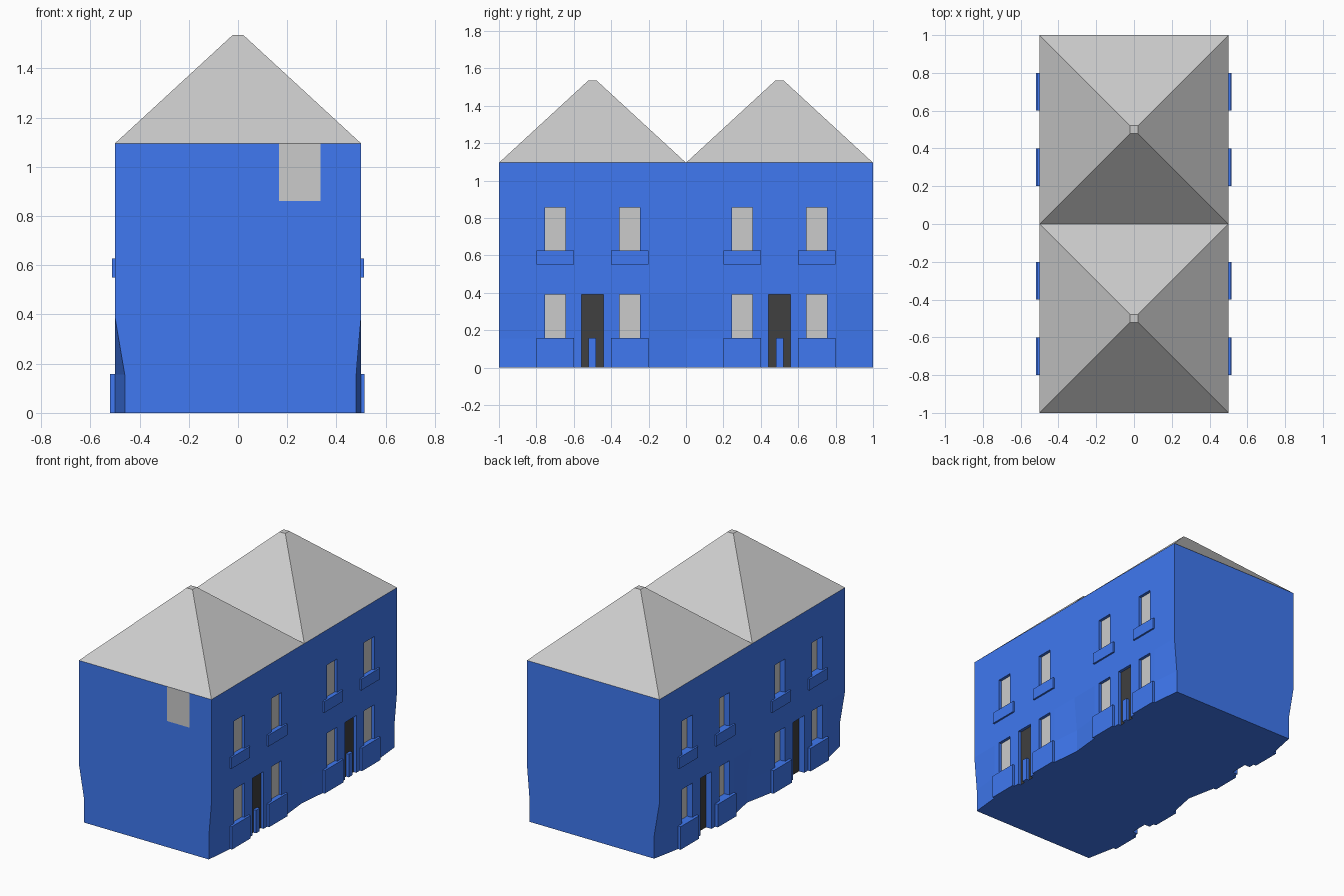
import bpy, bmesh

if "Cube" in bpy.data.objects:
    bpy.data.objects.remove(bpy.data.objects["Cube"])

def material(name, rgb):
    m = bpy.data.materials.new(name)
    m.diffuse_color = (*rgb, 1)
    m.use_nodes = True
    m.node_tree.nodes["Principled BSDF"].inputs["Base Color"].default_value = m.diffuse_color
    return m

BLUE = material("blue_paint", (0.05, 0.19, 0.88))
BLACK = material("black_paint", (0.05, 0.05, 0.05))

def finish(bm, name, mat=None):
    bmesh.ops.remove_doubles(bm, verts=bm.verts, dist=1e-5)
    me = bpy.data.meshes.new(name)
    bm.to_mesh(me)
    bm.free()
    ob = bpy.data.objects.new(name, me)
    bpy.context.collection.objects.link(ob)
    if mat:
        me.materials.append(mat)
    return ob

def quad(bm, *pts):
    bm.faces.new([bm.verts.new(p) for p in pts])

def box(name, x, y, z, mat=None):
    bm = bmesh.new()
    bmesh.ops.create_cube(bm, size=1)
    for v in bm.verts:
        v.co = [(r[0] + r[1]) / 2 + c * (r[1] - r[0]) for r, c in zip((x, y, z), v.co)]
    return finish(bm, name, mat)

# Grid lines of the long walls
half = [0.06, 0.1, 0.145, 0.255, 0.3]
local = [-0.5] + [-v for v in reversed(half)] + half
YS = [c + v for c in (-0.5, 0.5) for v in local] + [1.0]
ZS = [0, 0.155, 0.39, 0.625, 0.855, 1.095]
DEPTH = {1: 0.02, -1: 0.04}          # recess depth on right and left

def kind(i, j):
    """Window, door or plain wall for one grid cell."""
    if not (0 <= i < len(YS) - 1 and 0 <= j < len(ZS) - 1):
        return None
    off = abs(abs((YS[i] + YS[i + 1]) / 2) - 0.5)
    if off < 0.06 and j < 2:
        return "door"
    if 0.145 < off < 0.255 and j in (1, 3):
        return "window"
    return None

def wall_x(s, i, j):
    """Wall plane, pinched inwards at the foot of the corners and party wall."""
    pinched = j < 2 and min(abs(YS[i] - c) for c in (-1, 0, 1)) < 1e-4
    return s * (0.5 - (DEPTH[s] if pinched else 0))

walls, windows, doors = bmesh.new(), bmesh.new(), bmesh.new()
target = {None: walls, "window": windows, "door": doors}

# Long walls with recessed windows and doors
for s in (1, -1):
    rx = s * (0.5 - DEPTH[s])
    for i in range(len(YS) - 1):
        for j in range(len(ZS) - 1):
            k = kind(i, j)
            ring = [(i, j), (i + 1, j), (i + 1, j + 1), (i, j + 1)]
            if s < 0:
                ring.reverse()
            quad(target[k], *[(rx if k else wall_x(s, a, b), YS[a], ZS[b]) for a, b in ring])
            if not k:
                continue
            # Reveals around the opening
            sides = [((i - 1, j), (i, j), (i, j + 1)), ((i + 1, j), (i + 1, j), (i + 1, j + 1)),
                     ((i, j - 1), (i, j), (i + 1, j)), ((i, j + 1), (i, j + 1), (i + 1, j + 1))]
            for near, a, b in sides:
                if kind(*near) or near[1] < 0:
                    continue
                quad(walls, (wall_x(s, *a), YS[a[0]], ZS[a[1]]), (wall_x(s, *b), YS[b[0]], ZS[b[1]]),
                     (rx, YS[b[0]], ZS[b[1]]), (rx, YS[a[0]], ZS[a[1]]))

# Front and back walls
for i in (0, len(YS) - 1):
    for j in range(len(ZS) - 1):
        quad(walls, *[(wall_x(s, i, b), YS[i], ZS[b])
                      for s, b in ((-1, j), (1, j), (1, j + 1), (-1, j + 1))])

# Underside, strip by strip
for i in range(len(YS) - 1):
    door = kind(i, 0)
    quad(walls, *[(s * (0.5 - DEPTH[s]) if door else wall_x(s, a, 0), YS[a], 0)
                  for s, a in ((-1, i), (-1, i + 1), (1, i + 1), (1, i))])

bmesh.ops.remove_doubles(walls, verts=walls.verts, dist=1e-5)
bmesh.ops.recalc_face_normals(walls, faces=walls.faces)
finish(walls, "house_walls", BLUE)
finish(windows, "window_panes")
finish(doors, "doors", BLACK)

# Grey panel high on the front wall
panel = bmesh.new()
quad(panel, *[(x, -1.001, z) for x, z in ((0.167, 0.86), (0.335, 0.86), (0.335, 1.095), (0.167, 1.095))])
finish(panel, "front_panel")

# Window sills, lower wall panels and door posts
for s, side, low, high in ((1, "right", 0.515, 0.512), (-1, "left", 0.52, 0.512)):
    for cy in (-0.7, -0.3, 0.3, 0.7):
        for name, out, z in (("lower_panel", low, (0, 0.157)), ("upper_sill", high, (0.55, 0.627))):
            box(f"{side}_{name}", sorted((s * 0.485, s * out)), (cy - 0.1, cy + 0.1), z, BLUE)
for cy in (-0.5, 0.5):
    box("door_post", (0.475, 0.5), (cy - 0.02, cy + 0.02), (0, 0.157), BLUE)

# Pyramid roofs with small flat tops
for cy in (-0.5, 0.5):
    roof = bmesh.new()
    bmesh.ops.create_cube(roof, size=1)
    for v in roof.verts:
        w = 0.022 if v.co.z > 0 else 0.5
        v.co = (2 * w * v.co.x, cy + 2 * w * v.co.y, 1.535 if v.co.z > 0 else 1.095)
    finish(roof, "roof")
